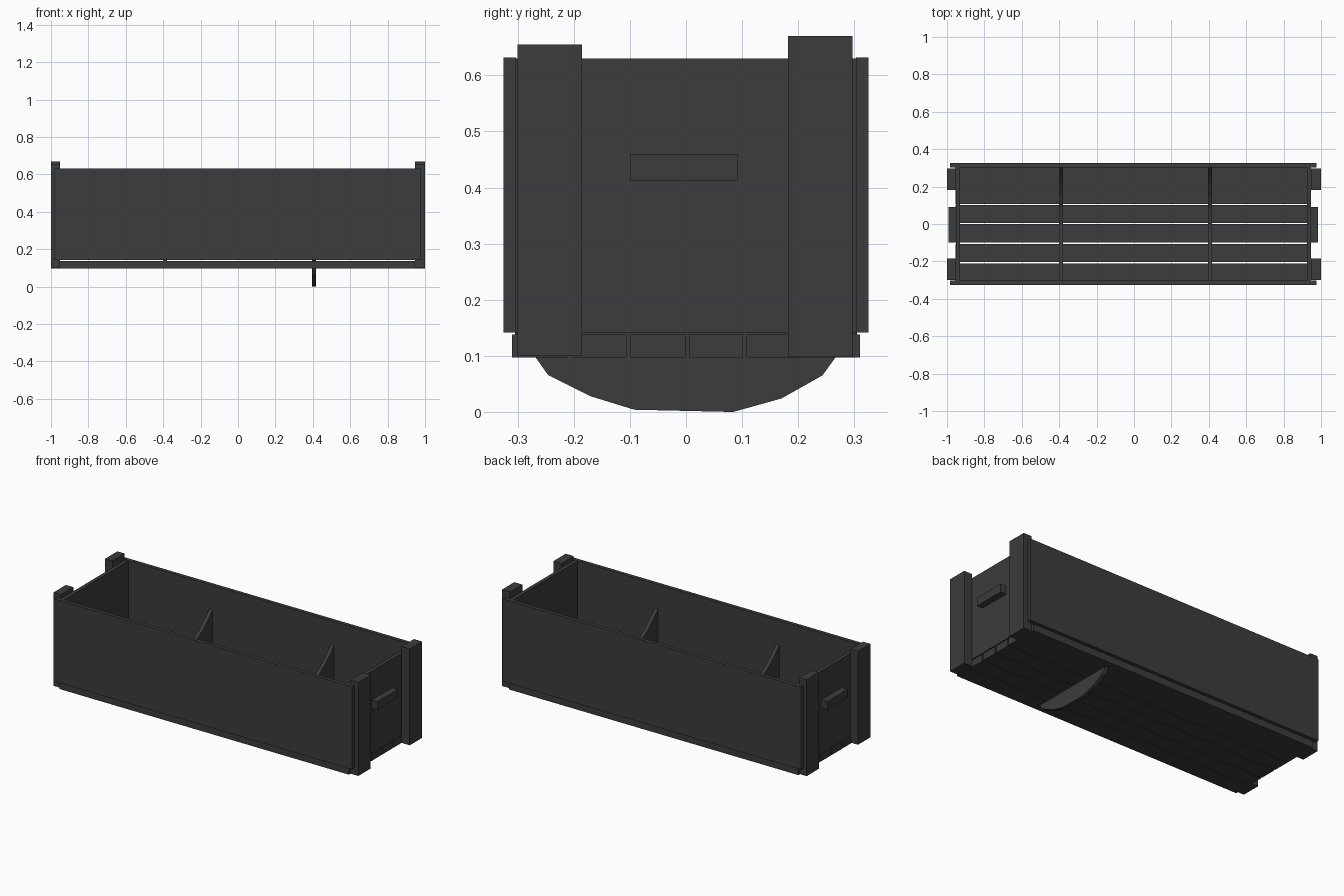
import bpy
import bmesh
import math

cube = bpy.data.objects.get("Cube")
if cube:
    bpy.data.objects.remove(cube, do_unlink=True)

# One dark stained wood for every part
COLOUR = (0.045, 0.045, 0.045, 1)
wood = bpy.data.materials.new("dark_wood")
wood.use_nodes = True
wood.diffuse_color = COLOUR
bsdf = wood.node_tree.nodes["Principled BSDF"]
bsdf.inputs["Base Color"].default_value = COLOUR
bsdf.inputs["Roughness"].default_value = 0.8


def finish(name, bm):
    bmesh.ops.recalc_face_normals(bm, faces=bm.faces)
    mesh = bpy.data.meshes.new(name)
    bm.to_mesh(mesh)
    bm.free()
    mesh.materials.append(wood)
    obj = bpy.data.objects.new(name, mesh)
    bpy.context.collection.objects.link(obj)
    return obj


def board(name, xs, ys, zs):
    """Box given by its extent along each axis."""
    bm = bmesh.new()
    bmesh.ops.create_cube(bm, size=1)
    for v in bm.verts:
        for axis, (low, high) in enumerate((xs, ys, zs)):
            v.co[axis] = low if v.co[axis] < 0 else high
    return finish(name, bm)


def divider(name, x, thickness, lower_edge):
    """Upright plate with a scooped upper edge, extruded along x."""
    half = 0.305
    upper = []
    for i in range(13):
        y = half * math.cos(math.pi * i / 12)
        upper.append((y, 0.32 + 0.17 * (abs(y) / half) ** 2))
    bm = bmesh.new()
    verts = [bm.verts.new((x - thickness / 2, y, z)) for y, z in upper + lower_edge]
    face = bm.faces.new(verts)
    moved = bmesh.ops.extrude_face_region(bm, geom=[face])["geom"]
    bmesh.ops.translate(bm, vec=(thickness, 0, 0),
                        verts=[g for g in moved if isinstance(g, bmesh.types.BMVert)])
    return finish(name, bm)


# Long walls
board("front_wall", (-0.983, 0.977), (-0.325, -0.303), (0.142, 0.632))
board("back_wall", (-0.983, 0.977), (0.303, 0.325), (0.142, 0.632))

# Floor planks with narrow gaps
edges = [-0.31, -0.207, -0.103, 0.002, 0.105, 0.206, 0.31]
for i, (low, high) in enumerate(zip(edges, edges[1:])):
    start = low + (0.003 if 0 < i < 5 else 0)
    end = high - (0.003 if i < 4 else 0)
    board(f"floor_plank_{i + 1}", (-0.955, 0.945), (start, end), (0.097, 0.138))

# End panels, corner posts and handles
for side, inner, outer, tip, grip in (("right", -0.93, -0.952, -1.0, -0.992),
                                      ("left", 0.925, 0.947, 1.0, 0.985)):
    board(f"{side}_end_panel", sorted((inner, outer)), (-0.303, 0.303), (0.142, 0.63))
    board(f"{side}_front_post", sorted((outer, tip)), (-0.3, -0.185), (0.1, 0.655))
    board(f"{side}_back_post", sorted((outer, tip)), (0.182, 0.297), (0.098, 0.67))
    board(f"{side}_handle", sorted((outer, grip)), (-0.1, 0.092), (0.412, 0.46))

# Dividers: one stops at the floor, the other has a rounded keel below it
divider("right_divider", -0.39, 0.022, [(-0.305, 0.12), (0.305, 0.12)])
keel = [(-0.305, 0.15), (-0.246, 0.066), (-0.17, 0.028), (-0.092, 0.004),
        (0.084, 0.0), (0.17, 0.024), (0.243, 0.065), (0.305, 0.15)]
divider("left_divider", 0.407, 0.022, keel)
